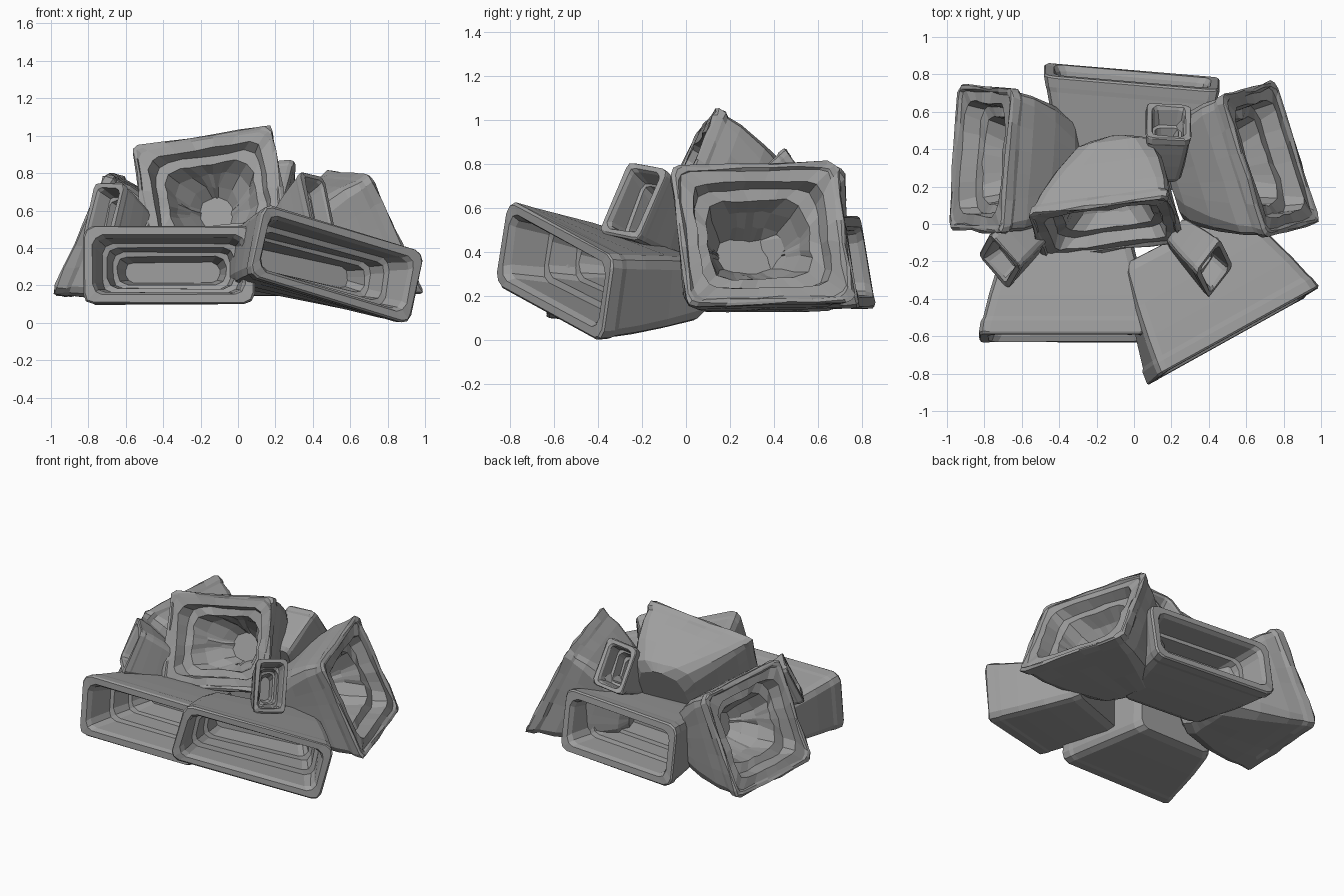
import bpy, bmesh, random
from mathutils import Vector as V

if "Cube" in bpy.data.objects:
    bpy.data.objects.remove(bpy.data.objects["Cube"])

random.seed(4)
grey = bpy.data.materials.new("dark_grey")
grey.diffuse_color = (0.34, 0.34, 0.34, 1)
grey.use_nodes = True
grey.node_tree.nodes["Principled BSDF"].inputs["Base Color"].default_value = grey.diffuse_color

# (position along body, inset as share of the short side), from back to rim
OUTER = [(1.0, 0.08), (0.92, 0.02), (0.62, 0.01), (0.34, 0.01),
         (0.15, 0.01), (0.11, 0.0), (0.02, 0.0)]
SLOT = [(0.0, 0.02), (0.0, 0.12), (0.05, 0.15), (0.3, 0.16), (0.31, 0.22),
        (0.5, 0.23), (0.51, 0.29), (0.72, 0.33)]
ROUGH_OUTER = [(1.0, 0.1), (0.9, 0.02), (0.6, 0.0), (0.3, 0.0), (0.14, 0.01), (0.1, 0.0), (0.015, 0.0)]
FUNNEL = [(0.0, 0.015), (0.0, 0.035), (0.02, 0.05), (0.02, 0.125), (0.17, 0.135),
          (0.18, 0.21), (0.38, 0.23), (0.55, 0.29), (0.68, 0.35)]


def section(hw, hh, r, n):
    """Rounded rectangle with bevelled corners and n extra points per side."""
    r = min(r, hw * 0.8, hh * 0.8)
    pts = []
    corners = [(1, -1), (1, 1), (-1, 1), (-1, -1)]
    for i, (sx, sy) in enumerate(corners):
        ax, ay = (sx * hw, sy * (hh - r)), (sx * (hw - r), sy * hh)
        mid = (sx * (hw - 0.3 * r), sy * (hh - 0.3 * r))
        arc = [ax, mid, ay] if sx * sy > 0 else [ay, mid, ax]
        pts += arc
        tx, ty = corners[(i + 1) % 4]
        nxt = (tx * hw, ty * (hh - r)) if tx * ty > 0 else (tx * (hw - r), ty * hh)
        for k in range(1, n + 1):
            f = k / (n + 1)
            pts.append((arc[2][0] + (nxt[0] - arc[2][0]) * f,
                        arc[2][1] + (nxt[1] - arc[2][1]) * f))
    return pts


def vent(name, mouth, u, v, back, bu, bv, rough=0.0, n=0):
    """Hollow horn: mouth frame u, v lofted to the back frame bu, bv, with a stepped cavity."""
    mouth, u, v, back, bu, bv = map(V, (mouth, u, v, back, bu, bv))
    h = min(u.length, v.length)
    outer, inner = (ROUGH_OUTER, FUNNEL) if n else (OUTER, SLOT)
    bm = bmesh.new()
    loops = []
    for idx, (t, inset) in enumerate(outer + inner):
        f = t ** 1.25
        c = mouth.lerp(back, t)
        a, b = u.lerp(bu, f), v.lerp(bv, f)
        la, lb = a.length, b.length
        ins = inset * min(h, la, lb)
        radius = 0.13 * h if not n else (0.06 + 0.3 * inset + 0.12 * f) * h
        jit = rough * (0.35 if idx < len(outer) and t > 0.12 else 1)
        loop = []
        for x, y in section(la / 2 - ins, lb / 2 - ins, radius, n):
            j = V([random.uniform(-jit, jit) for _ in range(3)])
            loop.append(bm.verts.new(c + a / la * x + b / lb * y + j))
        loops.append(loop)
    for p, q in zip(loops, loops[1:]):
        for i in range(len(p)):
            k = (i + 1) % len(p)
            bm.faces.new((p[i], p[k], q[k], q[i]))
    bm.faces.new(loops[0][::-1])
    bm.faces.new(loops[-1])
    bmesh.ops.recalc_face_normals(bm, faces=bm.faces)
    me = bpy.data.meshes.new(name)
    bm.to_mesh(me)
    bm.free()
    me.materials.append(grey)
    ob = bpy.data.objects.new(name, me)
    bpy.context.collection.objects.link(ob)


# low wide vents around the base
vent("front_left_vent", (-0.37, -0.61, 0.31), (0.92, 0, 0), (0, 0.05, 0.42),
     (-0.34, 0.02, 0.25), (0.62, 0, 0), (0, 0, 0.28), 0.003)
vent("front_right_vent", (0.53, -0.60, 0.315), (0.86, 0.48, -0.26), (0.08, 0.06, 0.39),
     (0.25, -0.06, 0.28), (0.62, 0.32, -0.1), (0, 0, 0.29), 0.004)
vent("back_vent", (-0.01, 0.79, 0.355), (-0.94, 0.08, 0), (0, -0.07, 0.42),
     (-0.04, 0.2, 0.31), (-0.64, 0.05, 0), (0, 0, 0.34), 0.003)

# tall side vents, tilted upward
vent("right_vent", (0.735, 0.35, 0.485), (-0.24, 0.76, 0.02), (-0.29, -0.08, 0.64),
     (0.2, 0.24, 0.33), (-0.15, 0.5, 0), (-0.03, 0, 0.4), 0.007, 4)
vent("left_vent", (-0.825, 0.35, 0.475), (-0.06, -0.78, 0), (0.29, -0.03, 0.65),
     (-0.3, 0.3, 0.33), (-0.03, -0.52, 0), (0.03, 0, 0.4), 0.007, 4)

# large upper vent facing front
vent("upper_vent", (-0.15, -0.025, 0.715), (0.76, 0.1, 0.12), (-0.09, 0.24, 0.58),
     (-0.1, 0.38, 0.52), (0.42, 0.05, 0), (0, 0.22, 0.5), 0.007, 4)

# small vents filling the gaps
vent("small_right_vent", (0.43, -0.24, 0.635), (0.13, 0.18, -0.04), (-0.07, 0.14, 0.32),
     (0.22, -0.04, 0.47), (0.1, 0.13, 0), (0, 0.03, 0.24), 0.004)
vent("small_left_vent", (-0.72, -0.2, 0.605), (0.16, -0.18, 0), (0.07, 0.12, 0.29),
     (-0.5, -0.02, 0.47), (0.11, -0.12, 0), (0, 0.03, 0.22), 0.004)
vent("small_back_vent", (0.185, 0.55, 0.73), (-0.24, 0.01, -0.02), (0, -0.19, 0.27),
     (0.16, 0.26, 0.56), (-0.18, 0, 0), (0, -0.08, 0.2), 0.004)
